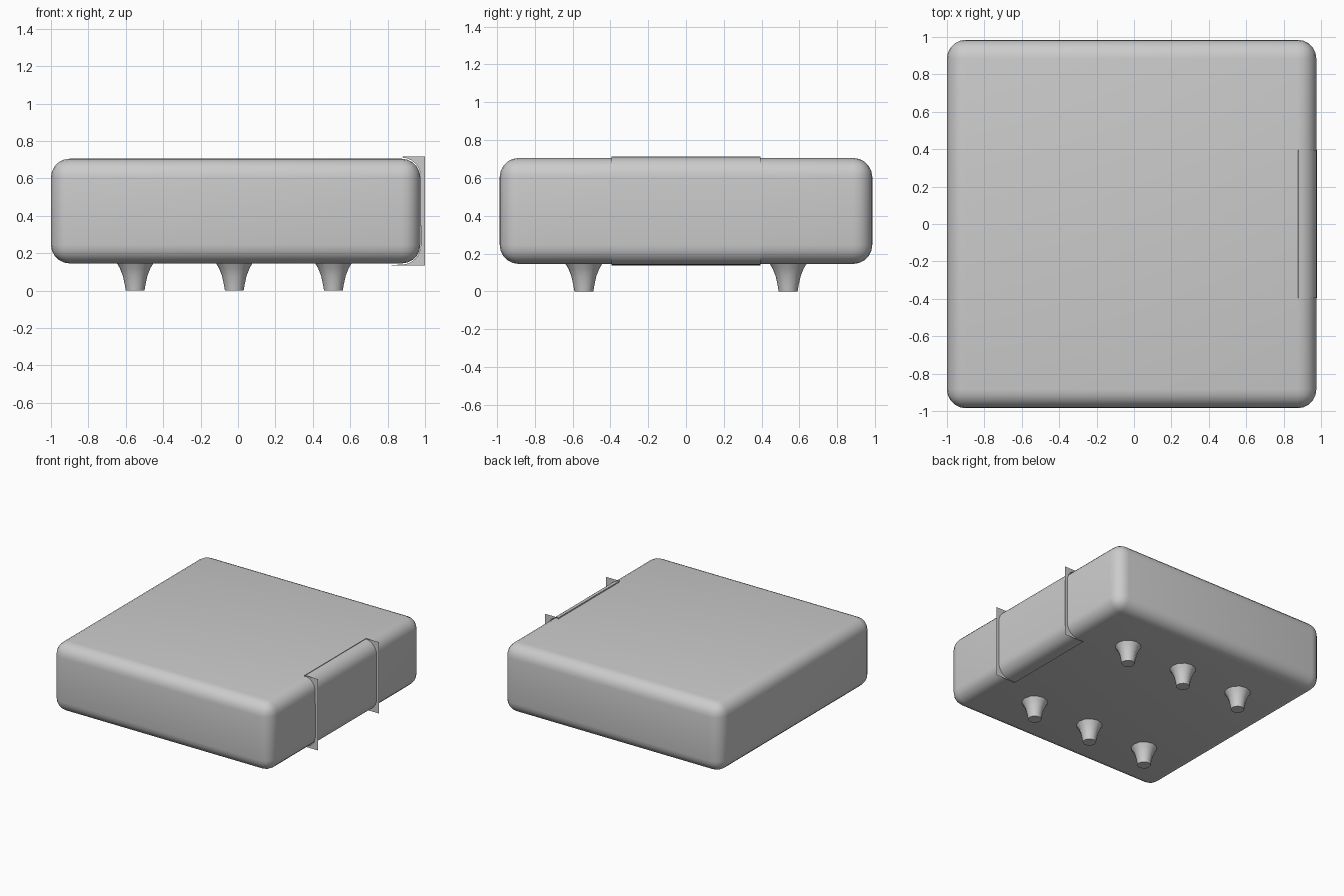
import bpy, bmesh
from math import sin, cos, pi, radians

if "Cube" in bpy.data.objects:
    bpy.data.objects.remove(bpy.data.objects["Cube"])


def make_object(name, bm, smooth=True):
    mesh = bpy.data.meshes.new(name)
    bm.to_mesh(mesh)
    bm.free()
    ob = bpy.data.objects.new(name, mesh)
    bpy.context.collection.objects.link(ob)
    if smooth:
        bpy.ops.object.select_all(action='DESELECT')
        ob.select_set(True)
        bpy.context.view_layer.objects.active = ob
        bpy.ops.object.shade_smooth_by_angle(angle=radians(40))
    return ob


# Body: rounded slab
bm = bmesh.new()
bmesh.ops.create_cube(bm, size=1)
for v in bm.verts:
    v.co.x = v.co.x * 1.975 - 0.0125
    v.co.y *= 1.97
    v.co.z = v.co.z * 0.56 + 0.425
bmesh.ops.bevel(bm, geom=bm.edges[:], offset=0.1, segments=5,
                profile=0.5, affect='EDGES')
make_object("body", bm)


# Feet: flared turned legs, two rows of three
def foot(name, x, y, sides=12):
    profile = [(0.05, 0), (0.055, 0.03), (0.066, 0.08), (0.082, 0.12), (0.1, 0.15)]
    bm = bmesh.new()
    rings = [[bm.verts.new((x + r * cos(2 * pi * i / sides),
                            y + r * sin(2 * pi * i / sides), z))
              for i in range(sides)] for r, z in profile]
    for a, b in zip(rings, rings[1:]):
        for i in range(sides):
            j = (i + 1) % sides
            bm.faces.new((a[i], a[j], b[j], b[i]))
    bm.faces.new(rings[0][::-1])
    bm.faces.new(rings[-1])
    make_object(name, bm)


for row, y in (("front", -0.54), ("back", 0.54)):
    for i, x in enumerate((-0.55, -0.02, 0.51)):
        foot(f"{row}_foot_{i + 1}", x, y)

# Side band: thin skin wrapping the right edge of the body
Y0, Y1 = -0.395, 0.395
steps = 6
arc = [i * pi / 2 / steps for i in range(steps + 1)]
wrap = [(0.88, 0.714)]
wrap += [(0.876 + 0.102 * sin(a), 0.605 + 0.106 * cos(a)) for a in arc]
wrap += [(0.876 + 0.102 * cos(a), 0.245 - 0.106 * sin(a)) for a in arc]
wrap += [(0.82, 0.137)]
section = [(0.88, 0.70)] + wrap + [(0.82, 0.15)]
bm = bmesh.new()
near = [bm.verts.new((x, Y0, z)) for x, z in section]
far = [bm.verts.new((x, Y1, z)) for x, z in section]
for i in range(len(section) - 1):
    bm.faces.new((near[i], near[i + 1], far[i + 1], far[i]))
bmesh.ops.reverse_faces(bm, faces=[f for f in bm.faces if f.normal.x < 0])
make_object("side_band", bm)


# Fins: square-cornered thin plates at both ends of the band
def fin(name, y):
    corners = [(0.82, 0.133), (1.0, 0.133), (1.0, 0.716), (0.88, 0.716)]
    bm = bmesh.new()
    bm.faces.new([bm.verts.new((x, y, z)) for x, z in corners + wrap])
    bmesh.ops.triangulate(bm, faces=bm.faces[:])
    make_object(name, bm, smooth=False)


fin("front_fin", Y0)
fin("back_fin", Y1)
